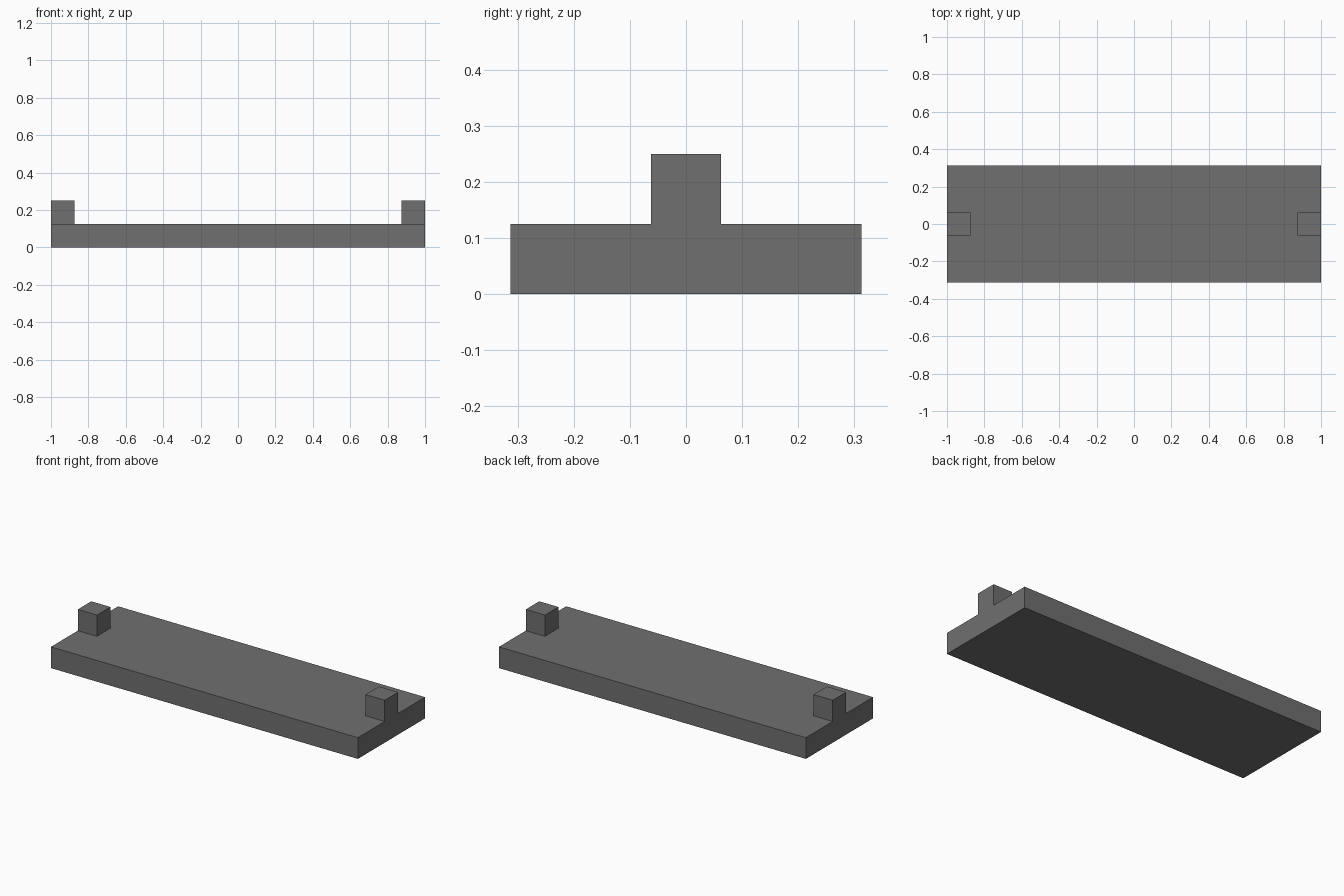
import bpy
import bmesh
from mathutils import Matrix

cube = bpy.data.objects.get("Cube")
if cube:
    bpy.data.objects.remove(cube, do_unlink=True)

COLOR = (0.16, 0.16, 0.16, 1.0)
grey = bpy.data.materials.new("dark_grey")
grey.use_nodes = True
grey.diffuse_color = COLOR
grey.node_tree.nodes["Principled BSDF"].inputs["Base Color"].default_value = COLOR

LENGTH, WIDTH, UNIT = 2.0, 0.625, 0.125


def add_box(name, size, location):
    """Box with its origin at the centre of its underside."""
    mesh = bpy.data.meshes.new(name)
    bm = bmesh.new()
    shape = Matrix.Translation((0, 0, size[2] / 2)) @ Matrix.Diagonal((*size, 1))
    bmesh.ops.create_cube(bm, size=1, matrix=shape)
    bm.to_mesh(mesh)
    bm.free()
    mesh.materials.append(grey)
    obj = bpy.data.objects.new(name, mesh)
    obj.location = location
    bpy.context.collection.objects.link(obj)
    return obj


# Flat base slab
add_box("base_slab", (LENGTH, WIDTH, UNIT), (0, 0, 0))

# Cubic end blocks, flush with the short ends
for side, sign in (("left", 1), ("right", -1)):
    add_box(side + "_end_block", (UNIT, UNIT, UNIT),
            (sign * (LENGTH - UNIT) / 2, 0, UNIT))
